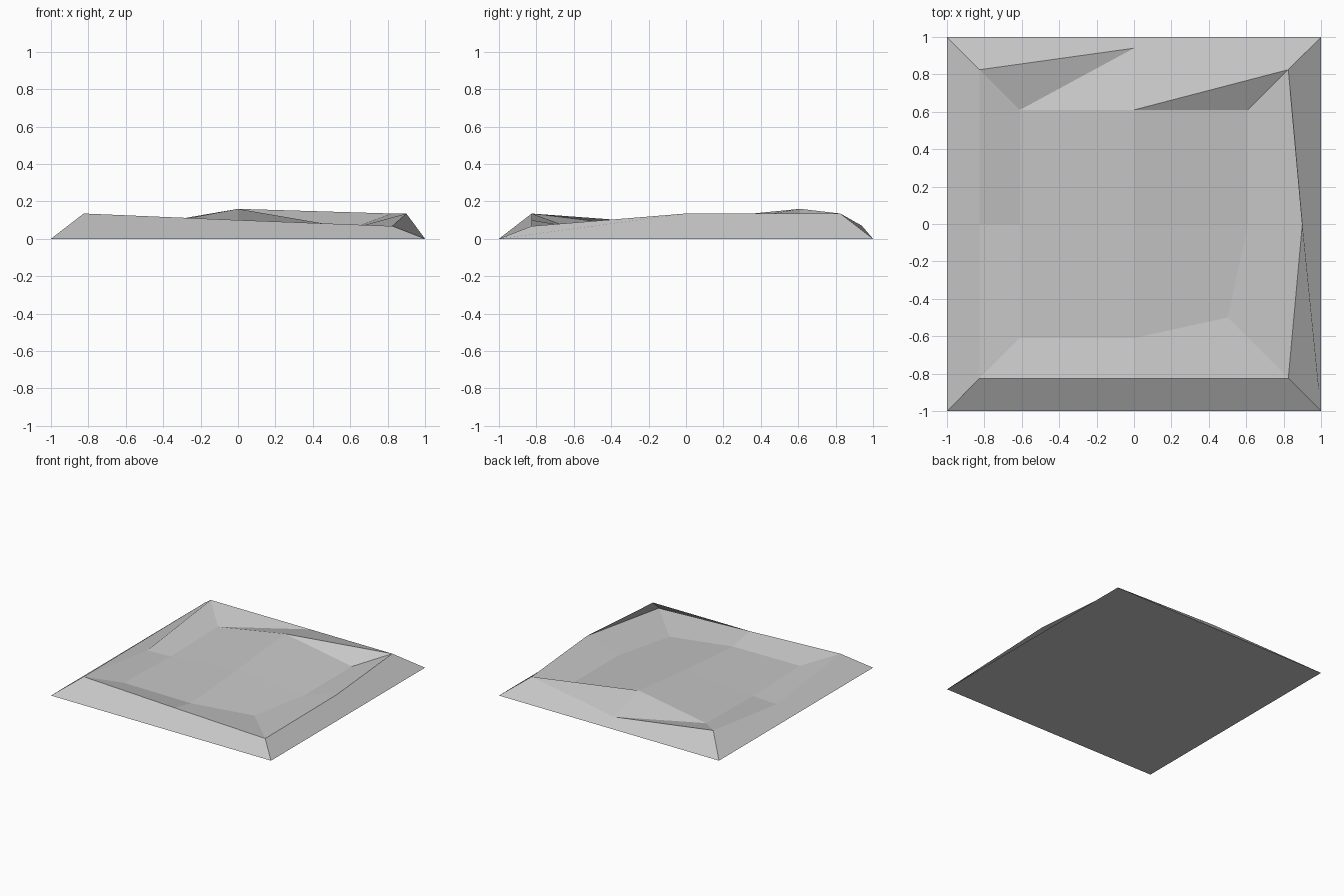
import bpy
import bmesh

cube = bpy.data.objects.get("Cube")
if cube:
    bpy.data.objects.remove(cube, do_unlink=True)

# Stone colour
stone = bpy.data.materials.new("pale_grey_stone")
stone.use_nodes = True
grey = (0.57, 0.57, 0.57, 1)
stone.diffuse_color = grey
stone.node_tree.nodes["Principled BSDF"].inputs["Base Color"].default_value = grey

bm = bmesh.new()


def ring(points):
    return [bm.verts.new(p) for p in points]


# Rings run counter-clockwise from the front left of the plan
W, R, F, LOW = 0.825, 0.61, 0.055, 0.135
base = ring([(-1, -1, 0), (1, -1, 0), (1, 1, 0), (-1, 1, 0)])
rim = ring([(-W, -W, LOW), (0, -W, 0.1), (W, -W, 0.068), (0.9, 0, LOW),
            (W, W, LOW), (0, 0.94, 0.07), (-W, W, LOW), (-W, 0, 0.035)])
floor = ring([(-R, -R, 0.06), (0, -R, F), (0.5, -0.5, 0.045), (R, 0, F),
              (R, R, F), (0, R, 0.16), (-R, R, F), (-R, 0, 0.045)])
centre = bm.verts.new((0, 0, 0.1))

# Underside and four outer slopes
bm.faces.new(base[::-1])
for i in range(4):
    a, b = base[i], base[(i + 1) % 4]
    bm.faces.new([b, rim[(2 * i + 2) % 8], rim[2 * i + 1], rim[2 * i], a])

# Inner slopes, split along the folds beside the raised back
for i in range(8):
    j = (i + 1) % 8
    if i in (4, 5):
        bm.faces.new([rim[i], rim[j], floor[j]])
        bm.faces.new([rim[i], floor[j], floor[i]])
    else:
        bm.faces.new([rim[i], rim[j], floor[j], floor[i]])

# Four floor panels around the centre
for i in range(1, 8, 2):
    bm.faces.new([floor[i], floor[(i + 1) % 8], floor[(i + 2) % 8], centre])

bmesh.ops.recalc_face_normals(bm, faces=bm.faces)
mesh = bpy.data.meshes.new("shallow_stone_basin")
bm.to_mesh(mesh)
bm.free()
mesh.materials.append(stone)
basin = bpy.data.objects.new("shallow_stone_basin", mesh)
bpy.context.collection.objects.link(basin)
